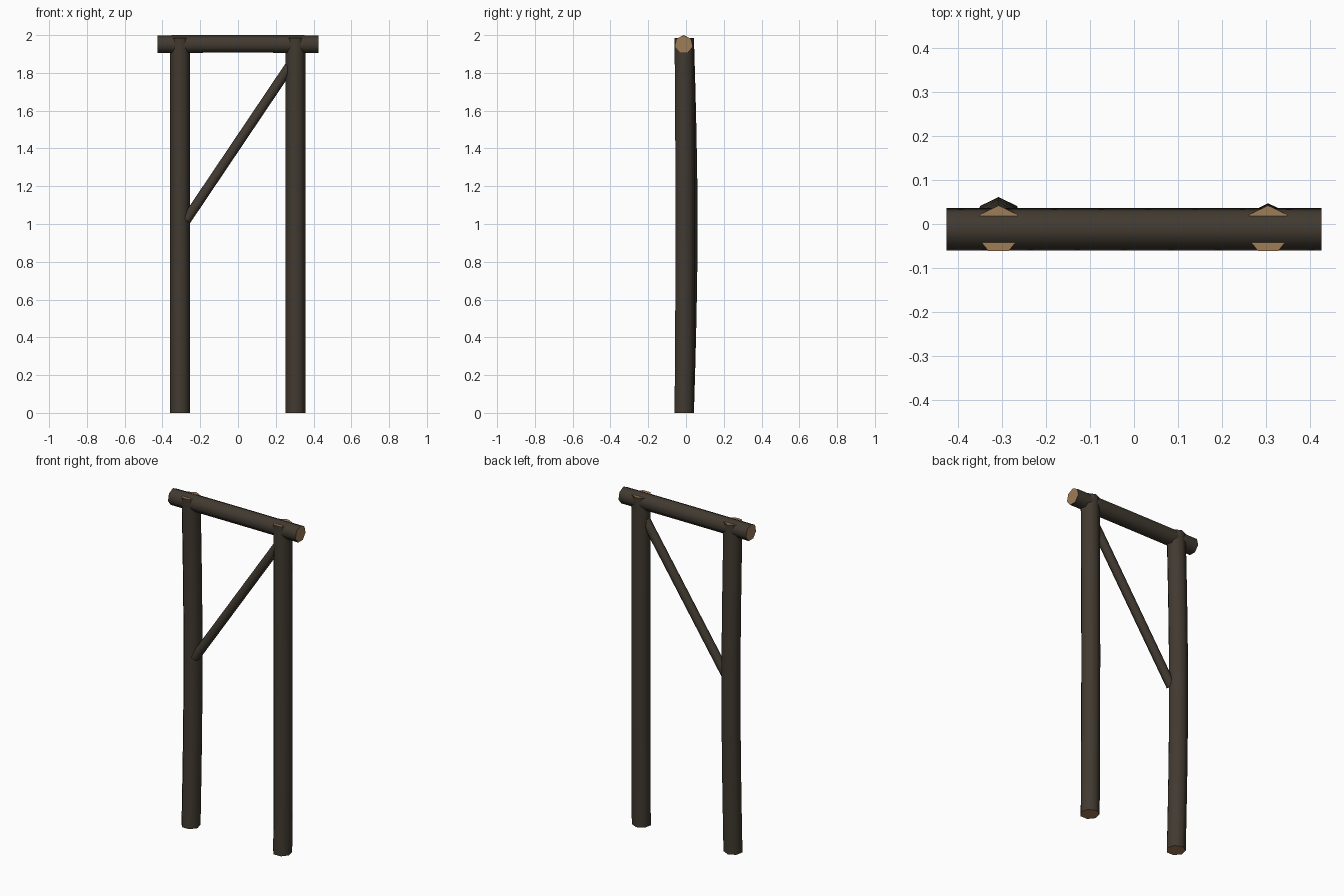
import bpy, math
from mathutils import Vector

if "Cube" in bpy.data.objects:
    bpy.data.objects.remove(bpy.data.objects["Cube"])


def material(name, col):
    m = bpy.data.materials.new(name)
    m.diffuse_color = (*col, 1)
    m.use_nodes = True
    m.node_tree.nodes["Principled BSDF"].inputs["Base Color"].default_value = m.diffuse_color
    return m


bark = material("dark_bark", (0.053, 0.042, 0.030))
wood = material("cut_wood", (0.34, 0.20, 0.095))


def log(name, start, end, r, up, bow=(0, 0, 0), rings=8, sides=7):
    """Seven-sided log with a gentle bow; cut ends get the pale wood colour."""
    start, end, bow = Vector(start), Vector(end), Vector(bow)
    axis = (end - start).normalized()
    u = Vector(up)
    u = (u - axis * u.dot(axis)).normalized()
    v = axis.cross(u)
    verts, faces = [], []
    for i in range(rings + 1):
        t = i / rings
        c = start.lerp(end, t) + bow * math.sin(math.pi * t)
        for j in range(sides):
            a = 2 * math.pi * j / sides
            verts.append(c + u * (r * math.cos(a)) + v * (r * math.sin(a)))
    for i in range(rings):
        for j in range(sides):
            k = (j + 1) % sides
            faces.append((i * sides + j, i * sides + k,
                          (i + 1) * sides + k, (i + 1) * sides + j))
    faces.append(tuple(reversed(range(sides))))
    faces.append(tuple(range(rings * sides, (rings + 1) * sides)))
    me = bpy.data.meshes.new(name)
    me.from_pydata(verts, [], faces)
    me.materials.append(bark)
    me.materials.append(wood)
    for p in me.polygons:
        if len(p.vertices) == sides:
            p.material_index = 1
    ob = bpy.data.objects.new(name, me)
    bpy.context.collection.objects.link(ob)
    bpy.ops.object.select_all(action='DESELECT')
    ob.select_set(True)
    bpy.context.view_layer.objects.active = ob
    bpy.ops.object.shade_smooth_by_angle(angle=math.radians(60))
    return ob


# Upright posts, the left one bowed towards the back
log("left_post", (-0.307, -0.012, 0), (-0.307, -0.012, 1.985), 0.054, (0, 1, 0), (0, 0.019, 0))
log("right_post", (0.304, -0.012, 0), (0.304, -0.012, 1.985), 0.054, (0, 1, 0), (0, 0.005, 0))

# Top beam with its ridge facing up
log("top_beam", (-0.425, -0.012, 1.95), (0.425, -0.012, 1.95), 0.049, (0, 0, 1), (0, 0, 0.001))

# Diagonal brace between the posts
log("diagonal_brace", (-0.275, -0.015, 1.02), (0.28, -0.012, 1.845), 0.027, (0, 1, 0))
